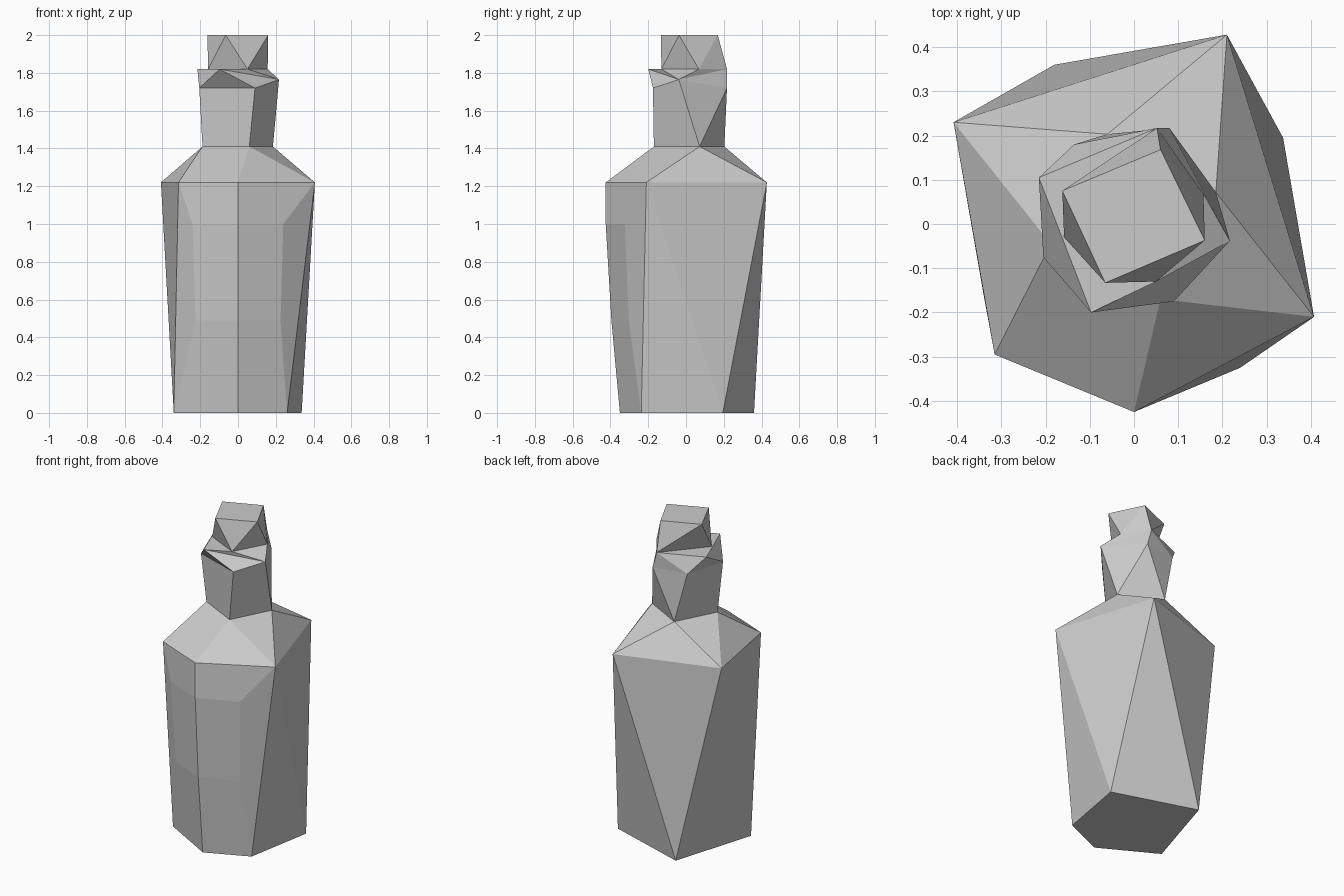
import bpy

if "Cube" in bpy.data.objects:
    bpy.data.objects.remove(bpy.data.objects["Cube"])


def ring(z, *xy):
    return [(x, y, z) for x, y in xy]


def bridge(lo, hi, i, j, steps):
    """Zip two rings: q = quad, b = triangle along lower, t = triangle along upper."""
    faces = []
    for s in steps:
        a, b = lo[i % len(lo)], lo[(i + 1) % len(lo)]
        c, d = hi[(j + 1) % len(hi)], hi[j % len(hi)]
        f = {'q': (a, b, c, d), 'b': (a, b, d), 't': (a, c, d)}[s]
        faces.append(tuple(dict.fromkeys(f)))   # shared corners collapse
        i += s != 't'
        j += s != 'b'
    return faces


def part(name, faces):
    pts = list(dict.fromkeys(p for f in faces for p in f))
    index = {p: k for k, p in enumerate(pts)}
    me = bpy.data.meshes.new(name)
    me.from_pydata(pts, [], [[index[p] for p in f] for f in faces])
    me.update()
    ob = bpy.data.objects.new(name, me)
    bpy.context.collection.objects.link(ob)
    return ob


# Rings, counter-clockwise from the front left
base = ring(0, (-.34, -.16), (0, -.35), (.26, -.237), (.337, .195), (-.18, .36))
label_low = ring(.49, (-.225, -.297), (0, -.395), (.225, -.303))
label_high = ring(1.0, (-.24, -.325), (0, -.425), (.24, -.325))
shoulder = ring(1.22, (-.315, -.295), (0, -.425), (.407, -.21), (.21, .428), (-.408, .23))
neck_low = ring(1.41, (-.188, -.045), (.06, -.17), (.185, .072), (-.06, .203))
lip, back = (.217, -.038, 1.765), (.052, .217, 1.82)
neck_high = ring(1.72, (-.205, -.075), (.09, -.175), (.08, .217), (-.135, .18))
neck_high.insert(2, lip)
collar = [(-.097, -.2, 1.82), lip, back, (-.215, .105, 1.82)]
cap_low = ring(1.82, (-.158, -.03), (.05, -.13), (.157, .068)) + [back]
cap_high = ring(2.0, (-.065, -.133), (.16, -.037), (.06, .168), (-.162, .075))

# Body with raised front label and sloping shoulders
body = [tuple(reversed(base))]
for lo, hi in ((base, label_low), (label_low, label_high), (label_high, shoulder)):
    body += bridge(lo, hi, 0, 0, "qq")
body += [(base[0], label_low[0], label_high[0], shoulder[0]),
         (base[2], shoulder[2], label_high[2], label_low[2])]
body += bridge(base, shoulder, 2, 2, "btbtbt")
body += bridge(shoulder, neck_low, 0, 0, "qbtbtbtb")
part("bottle_body", body)

# Neck flaring into a faceted collar
part("bottle_neck", bridge(neck_low, neck_high, 0, 0, "qqtbtq")
     + bridge(neck_high, collar, 0, 3, "tbqqbtb")
     + bridge(collar, cap_low, 3, 0, "btbtqq"))

# Twisted square cap
part("bottle_cap", bridge(cap_low, cap_high, 0, 3, "tbtbtbtb") + [tuple(cap_high)])
